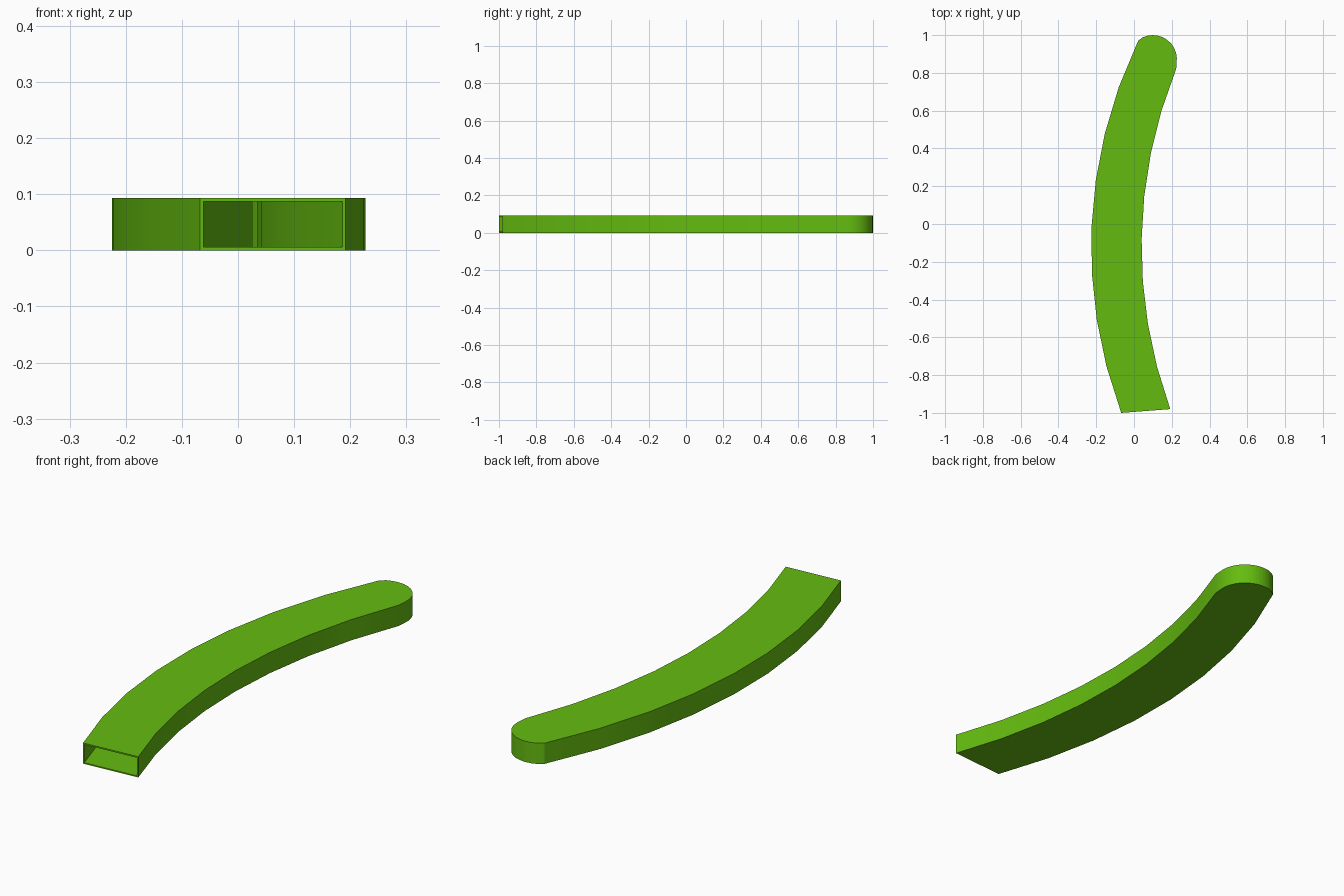
import bpy, bmesh, math
from mathutils import Vector

if "Cube" in bpy.data.objects:
    bpy.data.objects.remove(bpy.data.objects["Cube"])

HEIGHT, WALL, WIDTH = 0.093, 0.006, 0.267
RADIUS, MID_Y, LEFT_X = 2.51, -0.12, -0.227
CAP, CAP_R = Vector((0.1, 0.873)), 0.127


def bow(y, shift=0.0):
    """Point on the bowed side at height y."""
    dx = RADIUS - math.sqrt(RADIUS ** 2 - (y - MID_Y) ** 2)
    return Vector((LEFT_X + shift + dx, y))


def side(y0, y1, shift=0.0, n=8):
    return [bow(y0 + (y1 - y0) * i / n, shift) for i in range(n + 1)]


# Outline: up the left side, round the tip, down the right side
left = side(-1.0, 0.97)
right = side(0.822, -0.98, WIDTH)
a0 = math.atan2(*reversed(left[-1] - CAP))
a1 = math.atan2(*reversed(right[0] - CAP))
tip = []
for i in range(1, 12):
    a = a0 + (a1 - a0) * i / 12
    tip.append(CAP + CAP_R * Vector((math.cos(a), math.sin(a))))
outer = left + tip + right

# Cavity outline: same path moved inward by the wall thickness
inner = []
for i in range(1, len(outer) - 1):
    d0 = (outer[i] - outer[i - 1]).normalized()
    d1 = (outer[i + 1] - outer[i]).normalized()
    n0, n1 = Vector((d0.y, -d0.x)), Vector((d1.y, -d1.x))
    inner.append(outer[i] + (n0 + n1) * WALL / (1 + n0.dot(n1)))
mouth = (outer[-1] - outer[0]).normalized() * WALL
inner = [outer[0] + mouth] + inner + [outer[-1] - mouth]

bm = bmesh.new()


def shell(path, z0, z1):
    """Floor, roof and walls, left open across the mouth."""
    low = [bm.verts.new((p.x, p.y, z0)) for p in path]
    top = [bm.verts.new((p.x, p.y, z1)) for p in path]
    bm.faces.new(low)
    bm.faces.new(top)
    for i in range(len(path) - 1):
        bm.faces.new((low[i], low[i + 1], top[i + 1], top[i]))
    return low[0], low[-1], top[-1], top[0]


out_ring = shell(outer, 0, HEIGHT)
in_ring = shell(inner, WALL, HEIGHT - WALL)

# Rim around the open mouth
for i in range(4):
    j = (i + 1) % 4
    bm.faces.new((out_ring[i], out_ring[j], in_ring[j], in_ring[i]))
bmesh.ops.recalc_face_normals(bm, faces=bm.faces)

mesh = bpy.data.meshes.new("curved_sheath")
bm.to_mesh(mesh)
bm.free()
obj = bpy.data.objects.new("curved_sheath", mesh)
bpy.context.collection.objects.link(obj)

mat = bpy.data.materials.new("green")
mat.diffuse_color = (0.127, 0.5, 0.005, 1)
mat.use_nodes = True
mat.node_tree.nodes["Principled BSDF"].inputs["Base Color"].default_value = mat.diffuse_color
mesh.materials.append(mat)

bpy.context.view_layer.objects.active = obj
obj.select_set(True)
bpy.ops.object.shade_smooth_by_angle(angle=math.radians(25))
